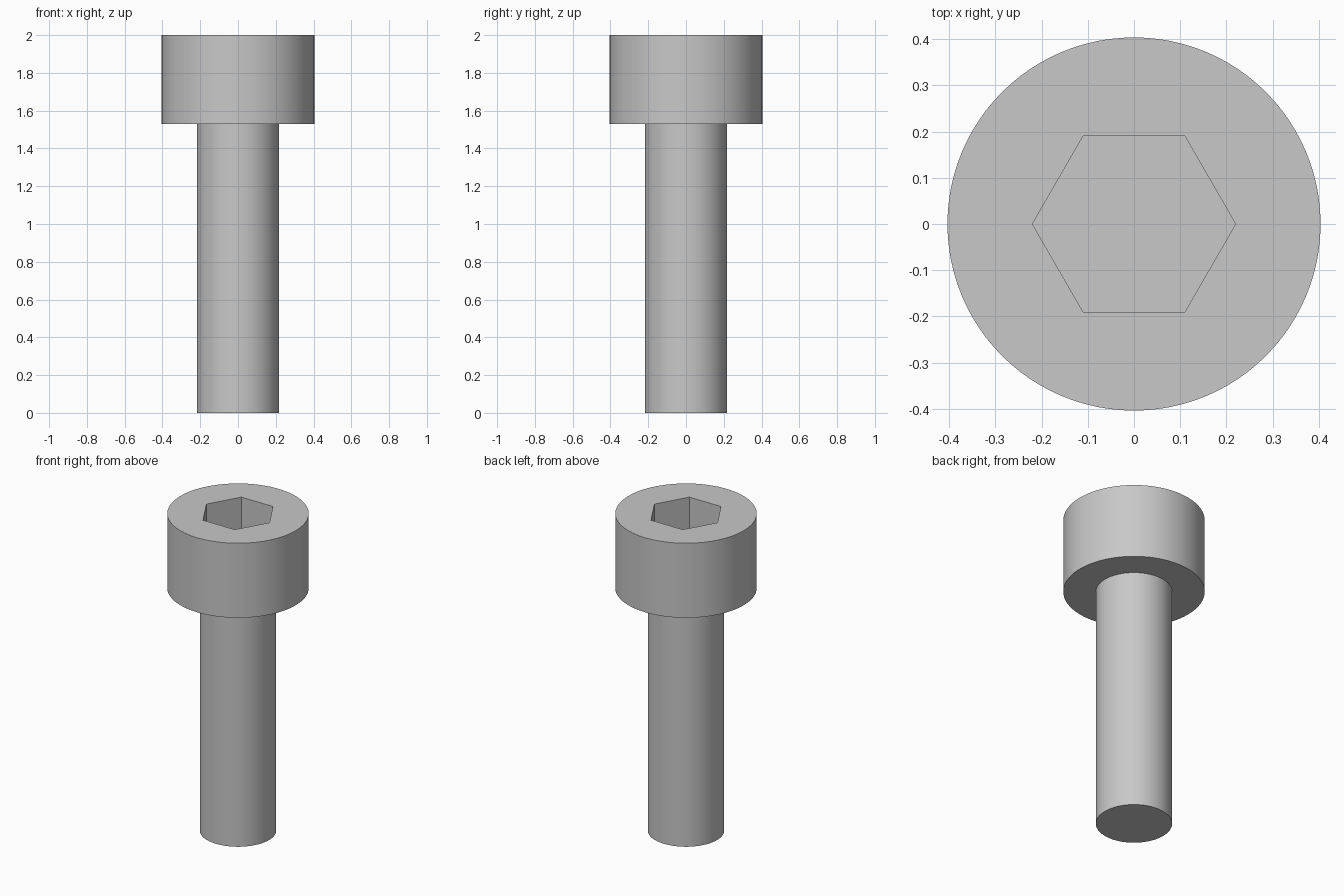
import bpy
import bmesh
import math

cube = bpy.data.objects.get("Cube")
if cube:
    bpy.data.objects.remove(cube, do_unlink=True)

TOP = 2.0
HEAD_BASE = 1.53
HEAD_RADIUS = 0.404
SHANK_RADIUS = 0.218
SOCKET_RADIUS = 0.22
SOCKET_DEPTH = 0.24
SEGMENTS = 96

steel = bpy.data.materials.new("grey steel")
steel.use_nodes = True
colour = (0.58, 0.58, 0.58, 1)
steel.diffuse_color = colour
steel.node_tree.nodes["Principled BSDF"].inputs["Base Color"].default_value = colour


def ring(bm, radius, z, sides):
    """Closed loop of edges around the z axis."""
    turn = 2 * math.pi / sides
    verts = [bm.verts.new((radius * math.cos(i * turn), radius * math.sin(i * turn), z))
             for i in range(sides)]
    return verts, [bm.edges.new((verts[i], verts[(i + 1) % sides])) for i in range(sides)]


def wall(bm, low, high):
    """Band of quads between two loops of equal count."""
    n = len(low)
    for i in range(n):
        j = (i + 1) % n
        bm.faces.new((low[i], low[j], high[j], high[i]))


# One watertight body: shank, head and hexagonal socket
bm = bmesh.new()
profile = [(SHANK_RADIUS, 0), (SHANK_RADIUS, HEAD_BASE),
           (HEAD_RADIUS, HEAD_BASE), (HEAD_RADIUS, TOP)]
loops = [ring(bm, r, z, SEGMENTS) for r, z in profile]
bm.faces.new(loops[0][0])
for lower, upper in zip(loops, loops[1:]):
    wall(bm, lower[0], upper[0])

# Socket walls and floor, then the flat top around the opening
mouth, mouth_edges = ring(bm, SOCKET_RADIUS, TOP, 6)
floor, floor_edges = ring(bm, SOCKET_RADIUS, TOP - SOCKET_DEPTH, 6)
wall(bm, floor, mouth)
bm.faces.new(floor)
bmesh.ops.triangle_fill(bm, edges=loops[-1][1] + mouth_edges, use_beauty=True)
bmesh.ops.recalc_face_normals(bm, faces=bm.faces)

mesh = bpy.data.meshes.new("socket_head_bolt")
bm.to_mesh(mesh)
bm.free()
mesh.materials.append(steel)
bolt = bpy.data.objects.new("socket_head_bolt", mesh)
bpy.context.collection.objects.link(bolt)

# Smooth round sides, crisp rims and socket corners
bpy.ops.object.select_all(action="DESELECT")
bolt.select_set(True)
bpy.context.view_layer.objects.active = bolt
bpy.ops.object.shade_smooth_by_angle(angle=math.radians(30))
